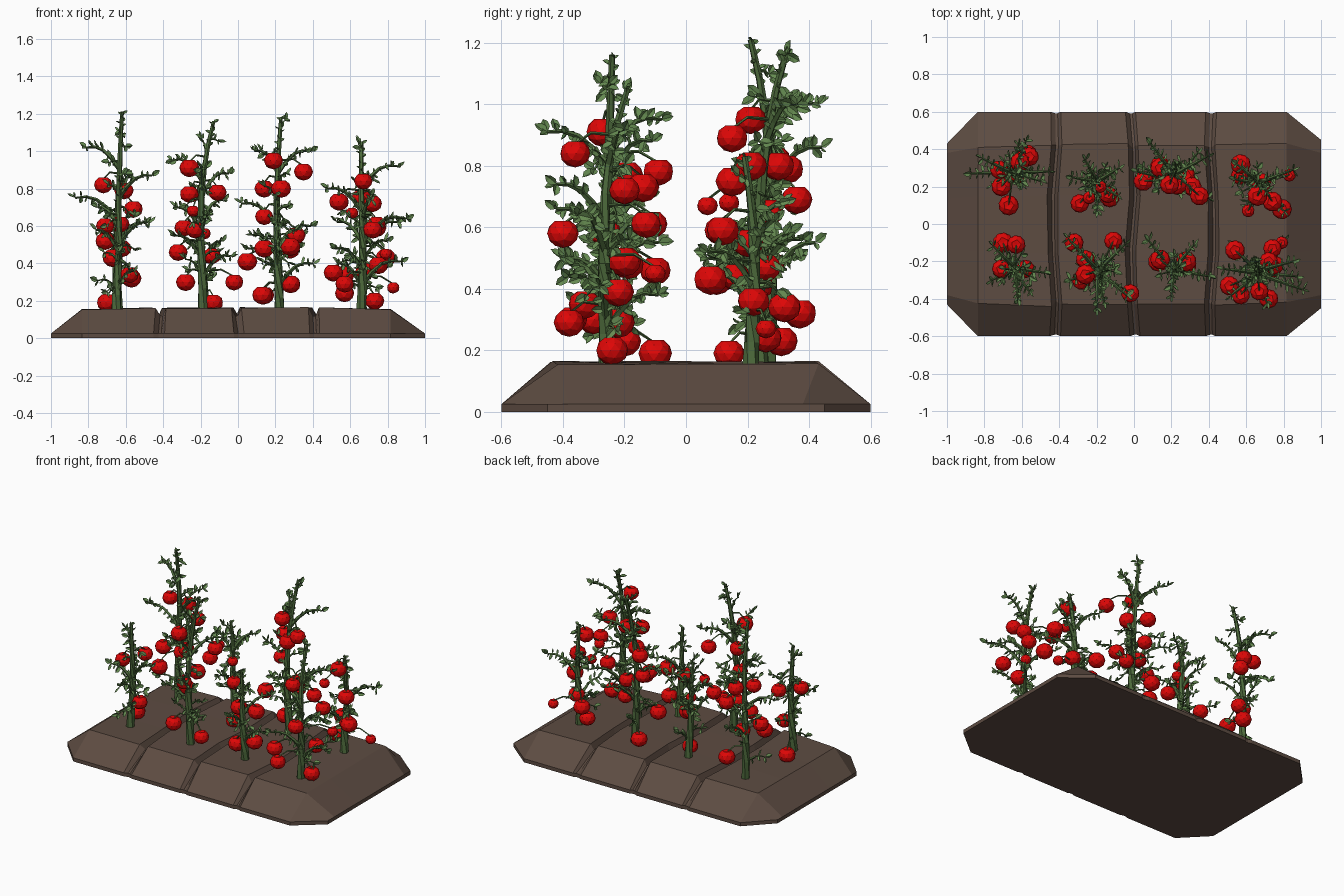
import bpy, bmesh, math, random
from mathutils import Vector, Matrix

cube = bpy.data.objects.get("Cube")
if cube:
    bpy.data.objects.remove(cube, do_unlink=True)
rng = random.Random(7)
UP = Vector((0, 0, 1))


def material(name, rgb):
    mat = bpy.data.materials.new(name)
    mat.use_nodes = True
    mat.diffuse_color = (*rgb, 1)
    mat.node_tree.nodes["Principled BSDF"].inputs["Base Color"].default_value = (*rgb, 1)
    return mat


soil = material("brown soil", (0.11, 0.072, 0.054))
stem_green = material("stem green", (0.075, 0.145, 0.045))
leaf_green = material("leaf green", (0.13, 0.255, 0.082))
red = material("ripe red", (0.74, 0.002, 0.002))


def finish(bm, name, mat):
    mesh = bpy.data.meshes.new(name)
    bm.to_mesh(mesh)
    bm.free()
    mesh.materials.append(mat)
    obj = bpy.data.objects.new(name, mesh)
    bpy.context.collection.objects.link(obj)
    return obj


def skin(bm, rings):
    """Join rings of equal length and cap both ends."""
    rows = [[bm.verts.new(p) for p in ring] for ring in rings]
    n = len(rows[0])
    for a, b in zip(rows, rows[1:]):
        for i in range(n):
            bm.faces.new((a[i], a[(i + 1) % n], b[(i + 1) % n], b[i]))
    bm.faces.new(rows[0][::-1])
    bm.faces.new(rows[-1])


def tube(bm, path, r0, r1, sides=5):
    rings = []
    for i, p in enumerate(path):
        along = path[min(i + 1, len(path) - 1)] - path[max(i - 1, 0)]
        turn = along.to_track_quat('Z', 'Y')
        r = r0 + (r1 - r0) * i / (len(path) - 1)
        rings.append([p + turn @ Vector((r * math.cos(a), r * math.sin(a), 0))
                      for a in (math.tau * k / sides for k in range(sides))])
    skin(bm, rings)


def leaf(bm, root, direction, size):
    """A pointed leaf folded along its midrib, standing mostly edge-on to the front."""
    d = direction.normalized()
    facing = Vector((1, rng.uniform(-.8, .8), rng.uniform(-.2, 1)))
    side = d.cross(facing).normalized()
    lift = side.cross(d) * size * 0.1
    base, tip = bm.verts.new(root), bm.verts.new(root + d * size)
    mid = bm.verts.new(root + d * size * 0.55 - lift)
    for s in (-1, 1):
        near = bm.verts.new(root + d * size * 0.3 + side * s * size * 0.28 + lift)
        far = bm.verts.new(root + d * size * 0.7 + side * s * size * 0.25 + lift)
        bm.faces.new((base, near, far, mid)[::s])
        bm.faces.new((mid, far, tip)[::s])


def spray(stems, leaves, start, tip, thick):
    """A bowed branch with paired leaflets."""
    span = tip - start
    path = [start + span * t + UP * 0.2 * span.length * math.sin(math.pi * t)
            for t in (0, .25, .5, .75, 1)]
    tube(stems, path, thick, thick * 0.4, 4)
    count = max(2, int(span.length / 0.034))
    flat = span.cross(UP).normalized()
    for k in range(1, count + 1):
        t = k / count * 4
        i = min(int(t), 3)
        p = path[i].lerp(path[i + 1], t - i)
        for s in (-1, 1):
            out = span.normalized() * 0.4 + flat * s * 0.7 + UP * rng.uniform(-1, .8)
            out.x *= 0.6
            leaf(leaves, p, out, rng.uniform(.032, .056))
    leaf(leaves, tip, span, 0.05)


# Soil bed: lofted mound with three wandering furrows
stations = [(-1, .43, .38, .025, 0), (-.835, .6, .42, .155, 0)]
for x in (-.425, -.005, .42):
    stations += [(x - .03, .6, .43, .162, 1), (x - .006, .592, .415, .12, 1),
                 (x + .008, .592, .415, .12, 1), (x + .026, .6, .43, .162, 1)]
stations += [(.815, .6, .42, .155, 0), (1, .45, .38, .025, 0)]
rings = []
for x, wide, top, high, furrow in stations:
    def bend(y):
        return furrow * .014 * math.sin(7 * y + 4 * x)

    def jig(amount):
        return rng.uniform(-amount, amount) if abs(x) < 1 else 0
    lip = min(.025, high)
    ring = [(x + bend(-wide), -wide, 0), (x + bend(-wide), -wide, lip)]
    for y in (-top, -top * .35, top * .35, top):
        ring.append((x + bend(y), y + jig(.012), high + jig(.004)))
    ring += [(x + bend(wide), wide, lip), (x + bend(wide), wide, 0)]
    rings.append(ring)
bm = bmesh.new()
skin(bm, rings)
bmesh.ops.recalc_face_normals(bm, faces=bm.faces)
finish(bm, "soil_bed", soil)


def plant(name, base, top, tips, fruits):
    """Positions are given in hundredths of a unit."""
    def vec(p):
        return Vector(p) / 100
    foot, crown = vec((*base, 14)), vec(top)
    stems, leaves, ripe = bmesh.new(), bmesh.new(), bmesh.new()
    steps = 8
    sway = rng.uniform(0, math.tau)
    main = []
    for k in range(steps + 1):
        t = k / steps
        p = foot.lerp(crown, t)
        lean = t ** 4
        p.x = foot.x + (crown.x - foot.x) * lean + .012 * math.sin(sway + 5 * t) * (1 - t)
        p.y = foot.y + (crown.y - foot.y) * lean + .012 * math.cos(sway + 4 * t) * (1 - t)
        main.append(p)
    tube(stems, main, .027, .01, 6)

    def on_stem(z):
        t = (z - foot.z) / (crown.z - foot.z) * steps
        t = max(.3, min(t, steps - .05))
        return main[int(t)].lerp(main[int(t) + 1], t - int(t))

    # Long branches
    for tip in map(vec, tips):
        spray(stems, leaves, on_stem(tip.z - .12), tip, .013)
    # Short leafy twigs winding up the stem
    twigs = int((crown.z - foot.z) * 11)
    for k in range(twigs):
        z = foot.z + .12 + (crown.z - foot.z - .14) * k / twigs
        a = sway + k * 2.4 + rng.uniform(-.6, .6)
        reach = rng.uniform(.06, .13) * (1 - .6 * k / twigs)
        p = on_stem(z)
        spray(stems, leaves, p, p + Vector((math.cos(a) * reach, math.sin(a) * reach,
                                            rng.uniform(-.04, .09))), .008)
    # Crown leaflets
    for k in range(10):
        a = k * 2.4
        leaf(leaves, on_stem(crown.z - k * .016), Vector((math.cos(a), math.sin(a), .5)), .034)
    # Dimpled fruits on thin stalks
    for x, y, z, *small in fruits:
        p = vec((x, y, z))
        r = .034 if small else rng.uniform(.049, .055)
        place = Matrix.Translation(p) @ Matrix.Rotation(rng.uniform(0, 6), 4, 'Z') \
            @ Matrix.Diagonal((1, 1, .92, 1))
        ball = bmesh.ops.create_icosphere(ripe, subdivisions=2, radius=r, matrix=place)
        for v in ball["verts"]:
            if (v.co - p).z > r * .88:
                v.co.z -= r * .22
        cap = p + UP * r * .6
        root = on_stem(p.z + .06)
        tube(stems, [root, root.lerp(cap, .6) + UP * .025, cap], .006, .004, 4)
    finish(stems, name + "_stems", stem_green)
    finish(leaves, name + "_leaves", leaf_green)
    finish(ripe, name + "_fruits", red)


# Back row
plant("back_plant_right", (-64, 28), (-62, 21, 121),
      [(-87, 27, 75), (-81, 35, 102), (-46, 28, 87), (-50, 23, 62), (-58, 44, 86), (-62, 42, 55)],
      [(-72, 29, 82), (-61, 33, 79), (-56, 36, 69), (-71, 20, 52), (-62, 27, 48),
       (-67, 10, 43), (-57, 37, 32)])
plant("back_plant_mid_right", (-19, 23), (-21, 22, 82),
      [(-8, 30, 74), (-33, 25, 70), (-20, 7, 50), (-26, 34, 58), (-9, 15, 52)],
      [(-18, 20, 56, 1), (-29, 11, 59), (-14, 16, 44), (-13, 14, 19), (-24, 14, 68, 1)])
plant("back_plant_mid_left", (21, 24), (23, 33, 118),
      [(2, 28, 72), (9, 43, 100), (39, 36, 100), (39, 14, 60), (5, 30, 48), (34, 38, 56)],
      [(19, 21, 95), (35, 15, 89), (14, 30, 80), (23, 21, 80), (14, 27, 65), (31, 20, 55),
       (5, 23, 41), (28, 26, 47), (14, 31, 23)])
plant("back_plant_left", (67, 22), (68, 19, 83),
      [(55, 32, 68), (85, 29, 62), (80, 7, 52), (60, 10, 45), (54, 24, 40)],
      [(66, 15, 75), (74, 12, 59), (61, 7, 67, 1), (79, 8, 43), (83, 26, 27, 1),
       (57, 32, 34), (68, 22, 36), (57, 26, 24)])
# Front row
plant("front_plant_right", (-64, -24), (-64, -25, 87),
      [(-75, -12, 70), (-48, -26, 62), (-62, -40, 50), (-76, -30, 58), (-56, -36, 36)],
      [(-71, -24, 60), (-63, -11, 61), (-70, -10, 19), (-58, -24, 34)])
plant("front_plant_mid_right", (-20, -25), (-13, -24, 116),
      [(-35, -8, 95), (-5, -11, 88), (-4, -38, 44), (-20, -45, 91), (-34, -30, 55), (-16, -42, 66)],
      [(-26, -27, 91), (-11, -9, 78), (-26, -19, 77), (-23, -26, 58), (-32, -10, 46),
       (-2, -37, 30), (-28, -30, 30)])
plant("front_plant_mid_left", (21, -24), (20, -25, 77),
      [(8, -9, 55), (40, -28, 40), (20, -38, 50), (32, -11, 58)],
      [(14, -19, 48), (28, -22, 29), (13, -20, 23), (28, -20, 49)])
plant("front_plant_left", (66, -27), (66, -19, 105),
      [(48, -24, 80), (53, -12, 62), (90, -35, 64), (85, -20, 92), (71, -42, 74), (87, -28, 41),
       (80, -9, 38), (52, -38, 48)],
      [(54, -14, 73), (67, -36, 84), (72, -20, 72), (72, -40, 58), (74, -13, 61),
       (75, -22, 39), (51, -33, 35), (57, -38, 29), (73, -24, 20), (79, -10, 45, 1)])
